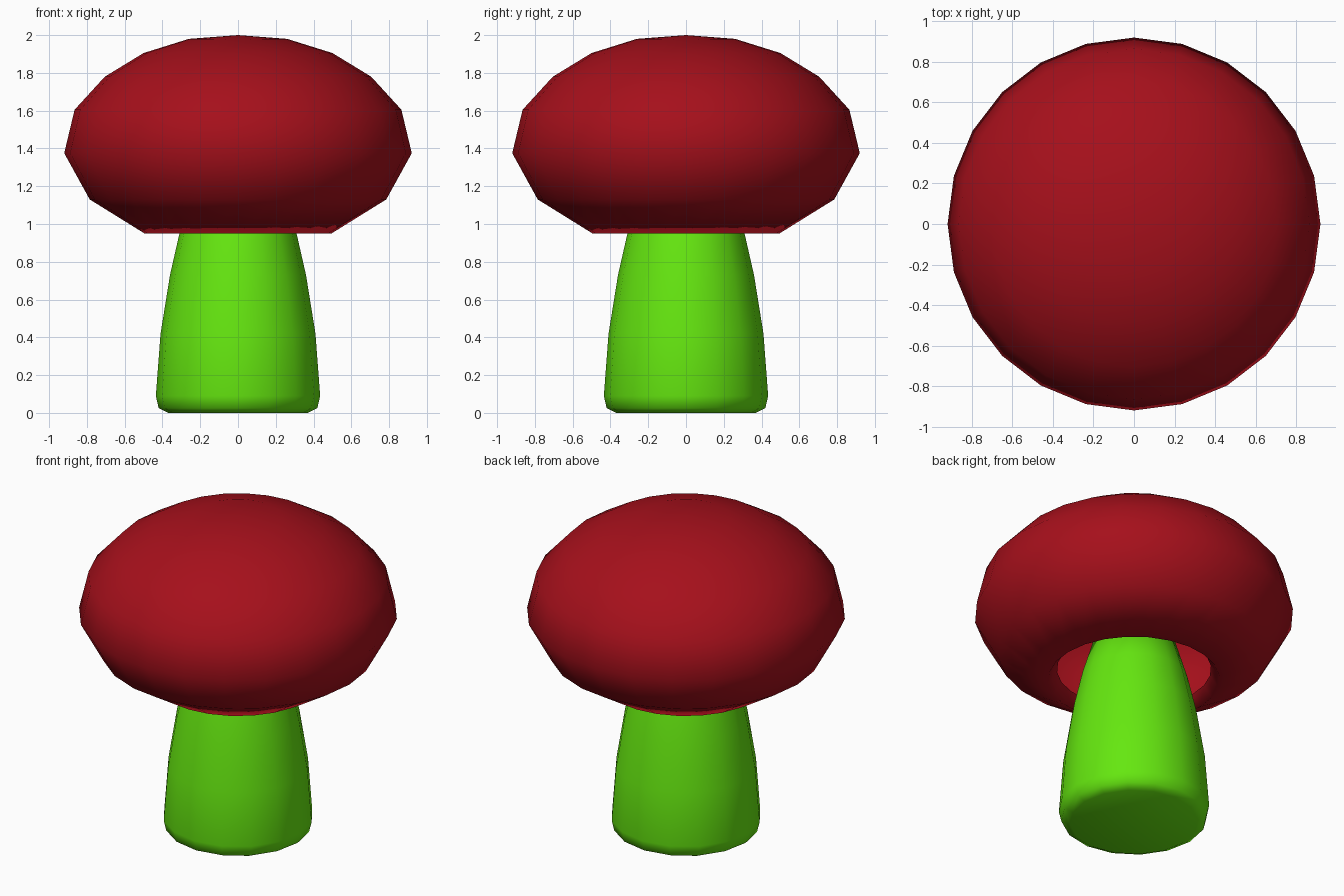
import bpy, bmesh
from math import cos, sin, tau

if "Cube" in bpy.data.objects:
    bpy.data.objects.remove(bpy.data.objects["Cube"])


def lathe(name, profile, sides, color, cap_ends):
    """Spin (radius, z) points, listed bottom to top, around the z axis."""
    bm = bmesh.new()
    rings = []
    for r, z in profile:
        if r == 0:
            rings.append([bm.verts.new((0, 0, z))] * sides)
        else:
            rings.append([bm.verts.new((r * cos(tau * i / sides), r * sin(tau * i / sides), z))
                          for i in range(sides)])
    for low, high in zip(rings, rings[1:]):
        for i in range(sides):
            j = (i + 1) % sides
            corners = [low[i], low[j], high[j], high[i]]
            bm.faces.new(list(dict.fromkeys(corners)))
    if cap_ends:
        bm.faces.new(rings[0][::-1])
        bm.faces.new(rings[-1])
    for f in bm.faces:
        f.smooth = True
    mesh = bpy.data.meshes.new(name)
    bm.to_mesh(mesh)
    bm.free()
    mat = bpy.data.materials.new(name + "_colour")
    mat.diffuse_color = (*color, 1)
    mat.use_nodes = True
    mat.node_tree.nodes["Principled BSDF"].inputs["Base Color"].default_value = mat.diffuse_color
    mesh.materials.append(mat)
    obj = bpy.data.objects.new(name, mesh)
    bpy.context.collection.objects.link(obj)
    return obj


# Stem: rounded foot, tapering up into the hollow cap
lathe("stem", [(0.37, 0.0), (0.42, 0.025), (0.435, 0.09), (0.41, 0.42), (0.36, 0.73),
               (0.31, 0.95), (0.235, 1.2)], 16, (0.13, 0.8, 0.005), True)

# Cap: hollow dome whose lower lip curls inward around an open hole
lathe("cap", [(0.445, 1.02), (0.495, 0.95), (0.785, 1.13), (0.92, 1.375), (0.865, 1.605),
              (0.705, 1.78), (0.50, 1.905), (0.26, 1.98), (0, 2.0)],
      24, (0.38, 0.005, 0.011), False)
